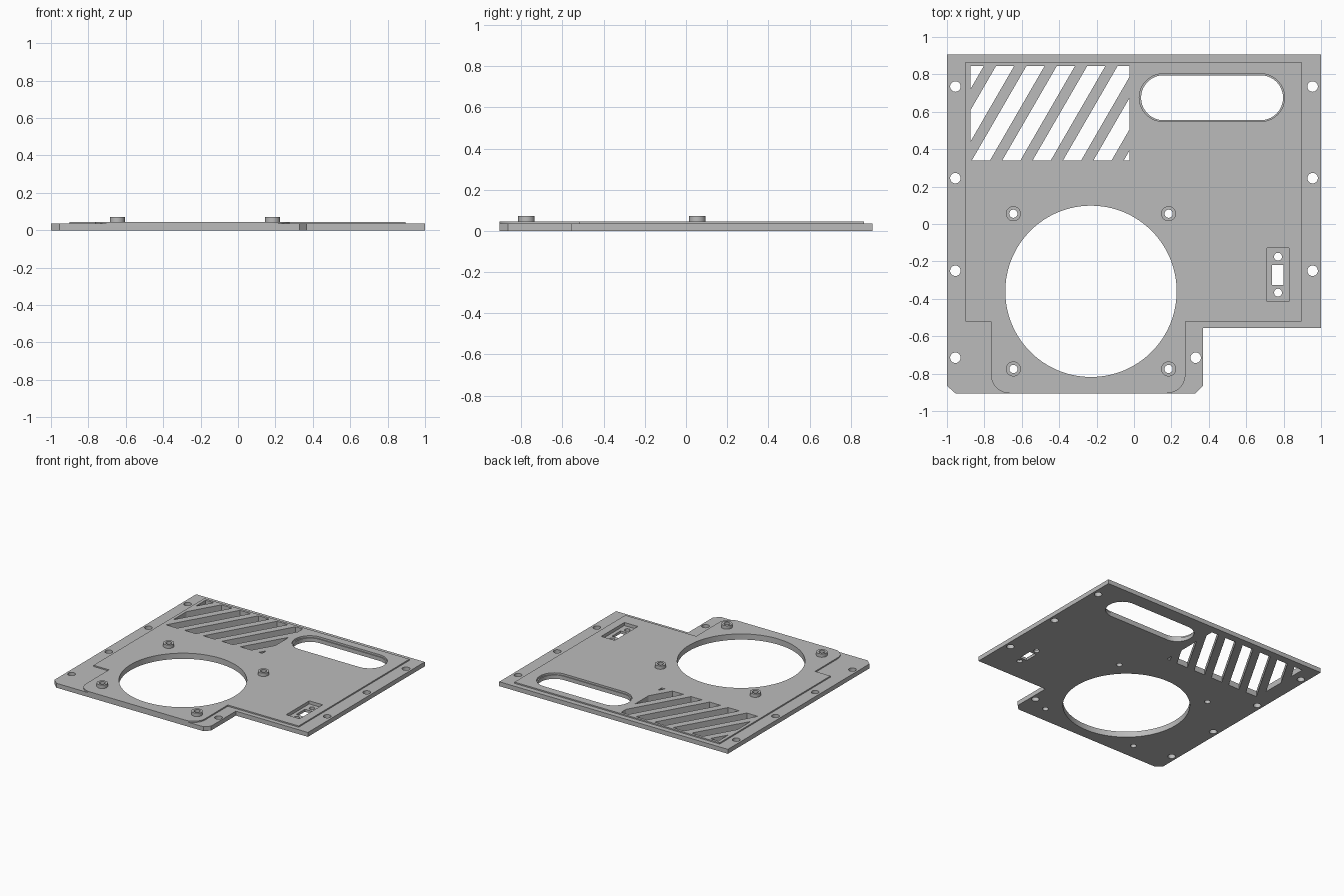
import bpy, bmesh, math
from mathutils import Vector

if "Cube" in bpy.data.objects:
    bpy.data.objects.remove(bpy.data.objects["Cube"])

PLATE_TOP, PANEL_TOP, BOSS_TOP = 0.035, 0.045, 0.072
LOW, HIGH = -0.1, 0.2          # reach of the through cutters

grey = bpy.data.materials.new("sheet_grey")
grey.use_nodes = True
grey.diffuse_color = (0.5, 0.5, 0.5, 1)
grey.node_tree.nodes["Principled BSDF"].inputs["Base Color"].default_value = (0.5, 0.5, 0.5, 1)


def arc(cx, cy, r, a0, a1, n):
    return [(cx + r * math.cos(math.radians(a0 + (a1 - a0) * i / n)),
             cy + r * math.sin(math.radians(a0 + (a1 - a0) * i / n))) for i in range(n + 1)]


def circle(cx, cy, r, n=48):
    return arc(cx, cy, r, 0, 360, n)[:-1]


def rect(x0, x1, y0, y1):
    return [(x0, y0), (x1, y0), (x1, y1), (x0, y1)]


def stadium(x0, x1, y0, y1):
    r, cy = (y1 - y0) / 2, (y0 + y1) / 2
    return arc(x1 - r, cy, r, -90, 90, 32) + arc(x0 + r, cy, r, 90, 270, 32)


def clip_x(bm, x, side):
    bmesh.ops.bisect_plane(bm, geom=bm.verts[:] + bm.edges[:] + bm.faces[:],
                           plane_co=(x, 0, 0), plane_no=(side, 0, 0), clear_outer=True)


def prisms(name, outlines, z0, z1, limits=None):
    """One object holding an upright prism for each outline."""
    bm = bmesh.new()
    for pts in outlines:
        bm.faces.new([bm.verts.new((x, y, z0)) for x, y in pts])
    if limits:
        clip_x(bm, limits[0], -1)
        clip_x(bm, limits[1], 1)
    grown = bmesh.ops.extrude_face_region(bm, geom=bm.faces[:])["geom"]
    bmesh.ops.translate(bm, vec=Vector((0, 0, z1 - z0)),
                        verts=[g for g in grown if isinstance(g, bmesh.types.BMVert)])
    bmesh.ops.recalc_face_normals(bm, faces=bm.faces[:])
    mesh = bpy.data.meshes.new(name)
    bm.to_mesh(mesh)
    bm.free()
    mesh.materials.append(grey)
    ob = bpy.data.objects.new(name, mesh)
    bpy.context.collection.objects.link(ob)
    return ob


def combine(target, tools, operation):
    """Apply exact booleans, then remove the tools."""
    for tool in tools:
        mod = target.modifiers.new("boolean", 'BOOLEAN')
        mod.operation, mod.solver, mod.object = operation, 'EXACT', tool
    dg = bpy.context.evaluated_depsgraph_get()
    result = bpy.data.meshes.new_from_object(target.evaluated_get(dg))
    target.modifiers.clear()
    target.data = result
    for tool in tools:
        bpy.data.objects.remove(tool)


def smooth(ob):
    bpy.ops.object.select_all(action='DESELECT')
    ob.select_set(True)
    bpy.context.view_layer.objects.active = ob
    bpy.ops.object.shade_smooth_by_angle(angle=math.radians(30))


# Notched base plate with clipped front corners
plate = prisms("base_plate", [[
    (-1, 0.905), (-1, -0.865), (-0.955, -0.905), (0.33, -0.905), (0.37, -0.865),
    (0.37, -0.555), (1, -0.555), (1, 0.905)]], 0, PLATE_TOP)

# Raised panel with a rounded front tongue
panel = prisms("raised_panel", [
    [(-0.9, 0.865), (-0.9, -0.52), (-0.765, -0.52)]
    + arc(-0.665, -0.805, 0.1, 180, 270, 12) + arc(0.175, -0.805, 0.1, 270, 360, 12)
    + [(0.275, -0.52), (0.895, -0.52), (0.895, 0.865)]], PLATE_TOP, PANEL_TOP)
combine(plate, [panel], 'UNION')

# Slanted vent slots
vents = prisms("vent_cutter", [
    [(x, 0.34), (x + 0.097, 0.34), (x + 0.389, 0.845), (x + 0.292, 0.845)]
    for x in (-0.867 + 0.1625 * k for k in range(-2, 6))], LOW, HIGH, (-0.875, -0.025))

# Fan opening, handle slot, screw holes and connector holes
boss_spots = [(x, y) for x in (-0.645, 0.185) for y in (0.055, -0.775)]
screw_spots = [(x, y) for x in (-0.955, 0.955) for y in (0.735, 0.245, -0.25)]
screw_spots += [(-0.955, -0.715), (0.33, -0.715)]
holes = prisms("hole_cutter",
               [circle(-0.23, -0.36, 0.458, 128), stadium(0.038, 0.797, 0.555, 0.795),
                rect(0.738, 0.8, -0.325, -0.218)]
               + [circle(x, y, 0.028) for x, y in screw_spots]
               + [circle(x, y, 0.022) for x, y in boss_spots]
               + [circle(0.77, y, 0.021) for y in (-0.175, -0.367)], LOW, HIGH)

# Shallow recesses round the connector and the handle slot
pocket = prisms("pocket_cutter", [rect(0.712, 0.83, -0.415, -0.127)], 0.02, HIGH)
rim = prisms("rim_cutter", [stadium(0.028, 0.805, 0.548, 0.803)], 0.03, HIGH)
combine(plate, [vents, holes, pocket, rim], 'DIFFERENCE')
smooth(plate)

# Hollow standoffs round the fan opening
for i, (x, y) in enumerate(boss_spots):
    boss = prisms(f"standoff_{i + 1}", [circle(x, y, 0.04)], PANEL_TOP, BOSS_TOP)
    bore = prisms("bore_cutter", [circle(x, y, 0.022)], LOW, HIGH)
    combine(boss, [bore], 'DIFFERENCE')
    smooth(boss)
